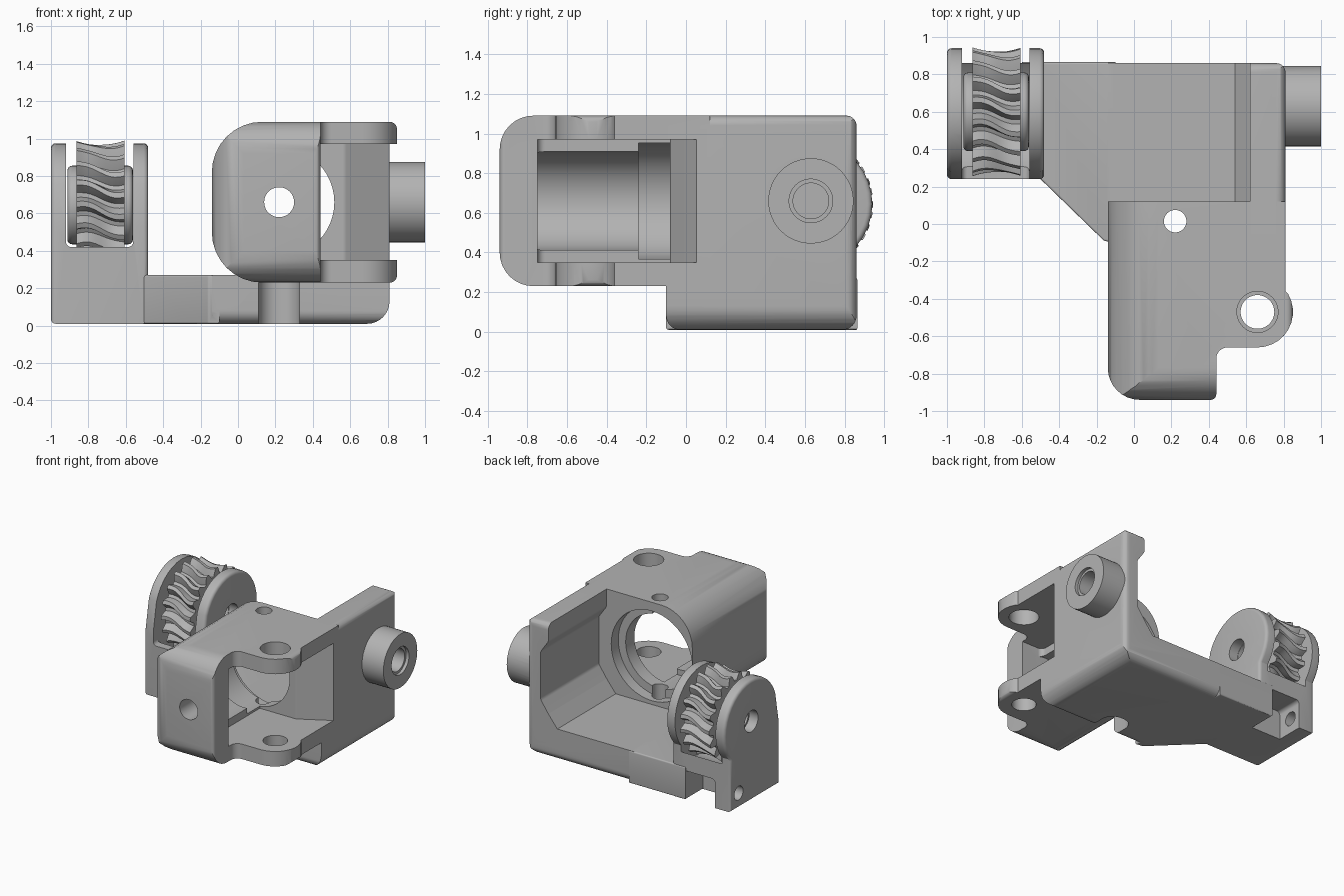
import bpy, bmesh, math
from mathutils import Vector

if "Cube" in bpy.data.objects:
    bpy.data.objects.remove(bpy.data.objects["Cube"], do_unlink=True)

grey = bpy.data.materials.new("plain grey")
grey.use_nodes = True
grey.diffuse_color = (0.45, 0.45, 0.45, 1)
grey.node_tree.nodes["Principled BSDF"].inputs["Base Color"].default_value = grey.diffuse_color


def make(name, bm):
    bmesh.ops.recalc_face_normals(bm, faces=bm.faces[:])
    mesh = bpy.data.meshes.new(name)
    bm.to_mesh(mesh)
    bm.free()
    mesh.materials.append(grey)
    ob = bpy.data.objects.new(name, mesh)
    bpy.context.collection.objects.link(ob)
    return ob


def rounded(corners, steps=8):
    """Turn (u, v, radius) corners into an outline with arcs."""
    out = []
    n = len(corners)
    pts = [Vector(c[:2]) for c in corners]
    for i, c in enumerate(corners):
        p, r = pts[i], c[2] if len(c) > 2 else 0
        if not r:
            out.append(p)
            continue
        a = (pts[i - 1] - p).normalized()
        b = (pts[(i + 1) % n] - p).normalized()
        half = a.angle(b) / 2
        t = r / math.tan(half)
        centre = p + (a + b).normalized() * (r / math.sin(half))
        s, e = p + a * t - centre, p + b * t - centre
        turn = math.atan2(s.x * e.y - s.y * e.x, s.dot(e))
        for k in range(steps + 1):
            w = turn * k / steps
            out.append(centre + Vector((s.x * math.cos(w) - s.y * math.sin(w),
                                        s.x * math.sin(w) + s.y * math.cos(w))))
    return out


def place(axis, u, v, w):
    return {"X": (w, u, v), "Y": (u, w, v), "Z": (u, v, w)}[axis]


def prism(name, axis, corners, lo, hi, bevel=0):
    """Extrude a rounded outline along an axis, optionally easing both ends."""
    bm = bmesh.new()
    loop = rounded(corners)
    ends = [bm.faces.new([bm.verts.new(place(axis, p[0], p[1], w)) for p in loop]) for w in (lo, hi)]
    a, b = [list(f.verts) for f in ends]
    for i in range(len(loop)):
        j = (i + 1) % len(loop)
        bm.faces.new((a[i], a[j], b[j], b[i]))
    bmesh.ops.recalc_face_normals(bm, faces=bm.faces[:])
    if bevel:
        edges = {e for f in ends for e in f.edges}
        bmesh.ops.bevel(bm, geom=list(edges), offset=bevel, segments=4, profile=0.5, affect="EDGES")
    return make(name, bm)


def rod(name, axis, u, v, r, lo, hi, bevel=0, n=48):
    ring = [(u + r * math.cos(math.tau * k / n), v + r * math.sin(math.tau * k / n)) for k in range(n)]
    return prism(name, axis, ring, lo, hi, bevel)


def rect(u0, v0, u1, v1, r=0):
    return [(u0, v0, r), (u1, v0, r), (u1, v1, r), (u0, v1, r)]


def combine(ob, operation, *tools):
    for tool in tools:
        mod = ob.modifiers.new("combine", "BOOLEAN")
        mod.operation, mod.solver, mod.object = operation, "EXACT", tool
        bpy.context.view_layer.objects.active = ob
        bpy.ops.object.modifier_apply(modifier=mod.name)
        bpy.data.objects.remove(tool, do_unlink=True)


# Front housing with hinge ears: front, plan and side outlines intersected
housing = prism("housing", "Y", [(-0.14, 0.23, 0.27), (0.85, 0.23, 0.04), (0.85, 1.09, 0.04),
                                 (-0.14, 1.09, 0.27)], -1, 0.12)
ear_arc = [(0.66 + 0.19 * math.cos(a), -0.47 + 0.19 * math.sin(a))
           for a in [math.radians(-90 + 12 * k) for k in range(11)]]
plan = prism("plan_cut", "Z", [(-0.14, -0.94, 0.17), (0.44, -0.94, 0.03), (0.44, -0.66, 0.06)] + ear_arc
             + [(0.81, -0.36), (0.81, 0.5), (-0.14, 0.5)], 0, 1.3)
side = prism("side_cut", "X", [(-0.94, 0.23, 0.17), (0.5, 0.23), (0.5, 1.09), (-0.94, 1.09, 0.17)], -1, 1.2)
combine(housing, "INTERSECT", plan, side)

# Base floor and tall side wall with a shallow motor recess
frame = prism("frame", "Y", [(-0.14, 0.01), (0.81, 0.01, 0.12), (0.81, 1.09, 0.05), (0.62, 1.09),
                             (0.62, 0.95, 0.05), (0.69, 0.85, 0.05), (0.69, 0.47, 0.05), (0.62, 0.37, 0.05),
                             (0.54, 0.27), (-0.14, 0.27)], -0.3, 1)
side = prism("frame_side", "X", [(-0.1, 0.01, 0.07), (0.86, 0.01, 0.07), (0.86, 1.09, 0.05),
                                 (-0.1, 1.09)], -1, 1.2)
plan = prism("frame_plan", "Z", [(-0.14, -0.1), (0.81, -0.1), (0.81, 0.86, 0.05), (-0.14, 0.86)], -0.1, 1.3)
combine(frame, "INTERSECT", side, plan)

# Side wing reaching to the wheel bracket
wing = prism("wing", "Z", [(-0.6, 0.865), (-0.1, 0.865), (-0.1, -0.1), (-0.16, -0.09, 0.02), (-0.5, 0.24),
                           (-0.6, 0.3)], 0.01, 0.27, 0.01)

# Wheel bracket with round-topped cheeks
AY, AZ = 0.6, 0.645
arc = [(AY + 0.34 * math.cos(a), AZ + 0.33 * math.sin(a))
       for a in [math.radians(-40 + 10 * k) for k in range(21)]]
bracket = prism("bracket", "X", [(0.24, 0.01), (0.86, 0.01), (0.86, 0.42)] + arc + [(0.24, 0.53)],
                -1, -0.48, 0.025)
combine(bracket, "DIFFERENCE",
        rod("wheel_well", "X", AY, AZ, 0.37, -0.92, -0.56),
        prism("slot", "Y", rect(-0.92, 0.42, -0.56, 1.3, 0.03), 0, 1.2),
        rod("axle_hole", "X", AY, AZ, 0.085, -1.1, -0.4),
        prism("clamp_notch", "Y", rect(-0.86, -0.2, -0.57, 0.24, 0.03), 0.64, 1.2),
        rod("clamp_hole", "X", 0.76, 0.13, 0.055, -1.1, -0.52))

# Side peg with a blind socket
peg = rod("peg", "X", 0.63, 0.66, 0.215, 0.75, 1.0)

combine(housing, "UNION", frame, wing, bracket, peg)

# Motor bore, side window, screw holes and clearance notch
combine(housing, "DIFFERENCE",
        rod("bore_narrow", "Y", 0.22, 0.66, 0.25, -0.75, 0.1),
        rod("bore_main", "Y", 0.22, 0.66, 0.295, -0.24, 0.2),
        rod("bore_seat", "Y", 0.22, 0.66, 0.36, 0.03, 0.2))
window = prism("window", "Z", [(0.25, -0.75, 0.04), (1, -0.75), (1, 0.16), (0.57, -0.08, 0.04),
                               (0.25, -0.08)], 0.35, 0.97)
combine(housing, "DIFFERENCE", window,
        rod("front_hole", "Y", 0.22, 0.66, 0.08, -1.1, -0.7),
        rod("drop_hole", "Z", 0.22, 0.015, 0.06, -0.1, 1.3),
        rod("upper_ear_hole", "Z", 0.66, -0.47, 0.11, 0.7, 1.3),
        rod("lower_ear_hole", "Z", 0.66, -0.47, 0.09, 0, 0.7),
        prism("base_notch", "Z", [(0.11, -0.3), (0.33, -0.3), (0.33, 0.13, 0.1), (0.11, 0.13, 0.1)], -0.1, 0.23),
        rod("peg_socket", "X", 0.63, 0.66, 0.09, 0.84, 1.1),
        rod("peg_socket_rim", "X", 0.63, 0.66, 0.11, 0.975, 1.1))

# Toothed wheel: throated rim with slanted teeth
TEETH, SUB, ROWS = 18, 8, 10
bm = bmesh.new()
grid = []
for i in range(ROWS + 1):
    s = 2 * i / ROWS - 1
    ring = []
    for k in range(TEETH * SUB):
        a = math.tau * k / (TEETH * SUB)
        wave = math.sin(TEETH * a)
        tooth = max(-1, min(1, 1.8 * wave))
        r = 0.295 + 0.022 * s * s + 0.027 * tooth
        twist = a + 0.09 * s + 0.05 * math.sin(3 * s)
        ring.append(bm.verts.new((-0.735 + 0.128 * s, AY + r * math.cos(twist), AZ + r * math.sin(twist))))
    grid.append(ring)
count = TEETH * SUB
for i in range(ROWS):
    for k in range(count):
        j = (k + 1) % count
        bm.faces.new((grid[i][k], grid[i][j], grid[i + 1][j], grid[i + 1][k]))
bm.faces.new(grid[0])
bm.faces.new(grid[-1])
wheel = make("toothed_wheel", bm)
hub = rod("wheel_hub", "X", AY, AZ, 0.21, -0.912, -0.562, 0.025)
combine(wheel, "UNION", hub)
combine(wheel, "DIFFERENCE", rod("wheel_bore", "X", AY, AZ, 0.085, -1.1, -0.4))

# Smooth rounded faces while keeping hard edges
for ob in (housing, wheel):
    bpy.ops.object.select_all(action="DESELECT")
    ob.select_set(True)
    bpy.context.view_layer.objects.active = ob
    bpy.ops.object.shade_smooth_by_angle(angle=math.radians(32))
